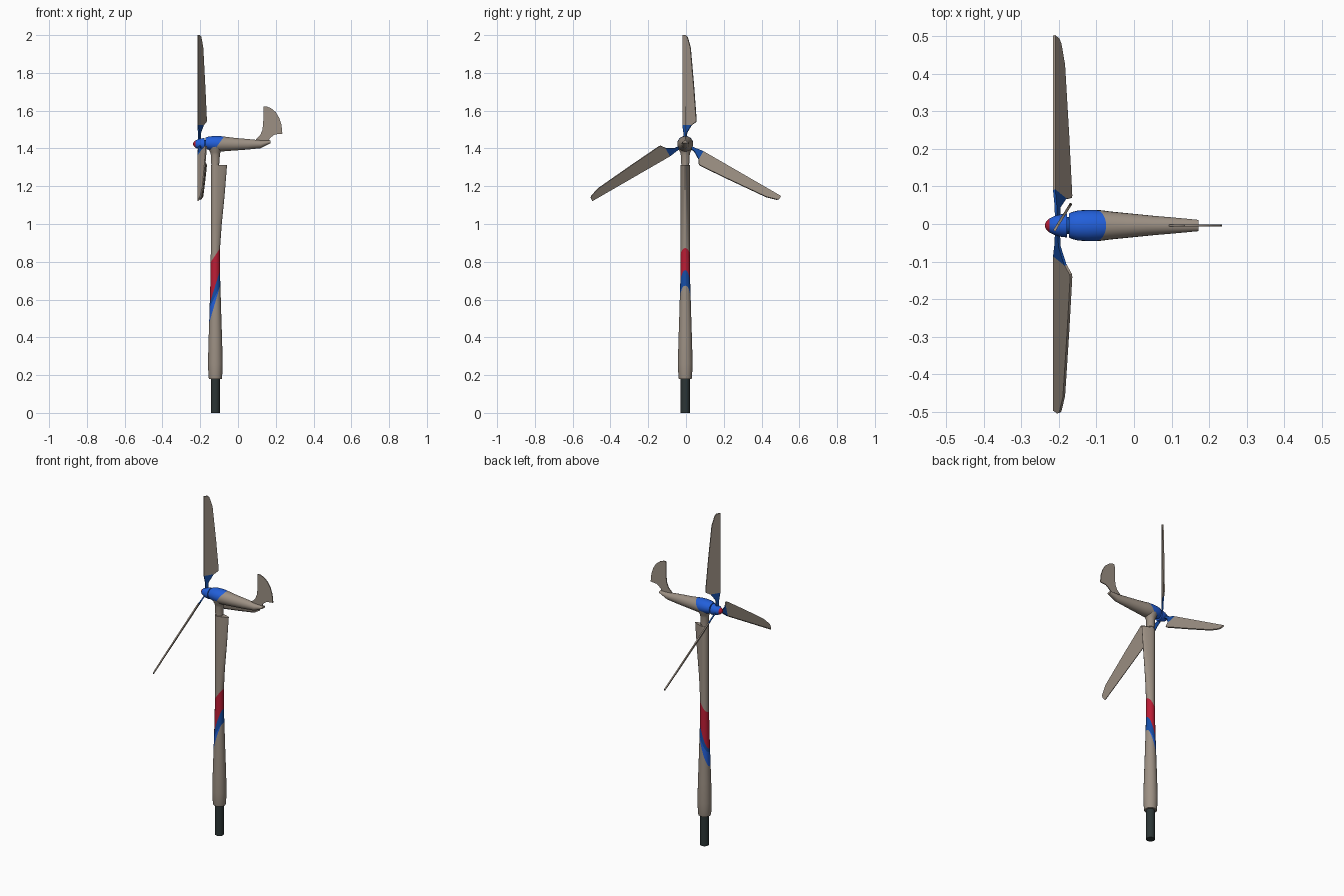
import bpy, bmesh, math
from mathutils import Vector

if "Cube" in bpy.data.objects:
    bpy.data.objects.remove(bpy.data.objects["Cube"])

CX, CY, HZ = -0.12, -0.004, 1.423      # tower axis x, symmetry plane y, hub height


def mat(name, rgb):
    m = bpy.data.materials.new(name)
    m.diffuse_color = (*rgb, 1)
    m.use_nodes = True
    m.node_tree.nodes["Principled BSDF"].inputs["Base Color"].default_value = m.diffuse_color
    return m


GREY = mat("warm_grey", (0.335, 0.28, 0.23))
BLUE = mat("bright_blue", (0.016, 0.115, 0.70))
NAVY = mat("deep_blue", (0.008, 0.075, 0.38))
RED = mat("red", (0.50, 0.012, 0.035))
DARK = mat("dark_pole", (0.025, 0.036, 0.036))


def finish(name, bm, mats, cuts=(), rule=None, angle=35):
    """Cut colour borders, colour faces by rule, and make a shaded object."""
    for co, no in cuts:
        bmesh.ops.bisect_plane(bm, geom=bm.verts[:] + bm.edges[:] + bm.faces[:],
                               plane_co=co, plane_no=no, dist=1e-6)
    bmesh.ops.recalc_face_normals(bm, faces=bm.faces[:])
    for f in bm.faces:
        f.smooth = True
        if rule:
            f.material_index = rule(f.calc_center_median())
    me = bpy.data.meshes.new(name)
    bm.to_mesh(me)
    bm.free()
    for m in mats:
        me.materials.append(m)
    me.set_sharp_from_angle(angle=math.radians(angle))
    ob = bpy.data.objects.new(name, me)
    bpy.context.collection.objects.link(ob)
    return ob


def loft(rings):
    """Closed skin through rings of equal point count, with end caps."""
    bm = bmesh.new()
    vs = [[bm.verts.new(p) for p in r] for r in rings]
    n = len(vs[0])
    for a, b in zip(vs, vs[1:]):
        for i in range(n):
            j = (i + 1) % n
            bm.faces.new((a[i], a[j], b[j], b[i]))
    bm.faces.new(vs[0])
    bm.faces.new(vs[-1])
    return bm


def plate(pts, normal, thick):
    """Flat outline thickened symmetrically along its normal."""
    d = Vector(normal).normalized() * thick / 2
    return loft([[Vector(p) - d for p in pts], [Vector(p) + d for p in pts]])


ANG = [2 * math.pi * i / 24 for i in range(24)]


def z_ring(z, front, rear=None, half=None):
    """Horizontal ring; a rear longer than the front makes a teardrop."""
    rear, half = rear or front, half or front
    k = min(0.55, (rear - front) * 15)
    out = []
    for a in ANG:
        c, s = math.cos(a), math.sin(a)
        w = half * s * (1 - k * max(c, 0))
        out.append((CX + c * (rear if c > 0 else front), CY + w, z))
    return out


def x_ring(x, top, bottom, half):
    zc, rz = (top + bottom) / 2, (top - bottom) / 2
    return [(x, CY + half * math.cos(a), zc + rz * math.sin(a)) for a in ANG]


# Base pole
finish("base_pole", loft([z_ring(0, .024), z_ring(.2, .024)]), [DARK])

# Tower with slanted stripes: (height at axis, slope along x)
LINES = [(.835, 1.5), (.675, 3.2), (.62, 2.0), (.587, 3.4)]


def tower_rule(p):
    above = [p.z > z + s * (p.x - CX) for z, s in LINES]
    if above[0] or not (above[1] or above[2] or above[3]):
        return 0
    return 1 if above[1] else 2 if above[2] else 3


tower = loft([z_ring(.18, .034), z_ring(.19, .036), z_ring(.26, .039), z_ring(.38, .036),
              z_ring(.5, .032), z_ring(.6, .029), z_ring(.7, .026), z_ring(.86, .024),
              z_ring(1.0, .0235, .034, .024), z_ring(1.15, .0235, .049, .024),
              z_ring(1.312, .0235, .062, .024)])
finish("tower", tower, [GREY, RED, NAVY, BLUE],
       [((CX, 0, z), (-s, 0, 1)) for z, s in LINES], tower_rule)

# Yaw bearing and neck under the nacelle
finish("yaw_bearing", loft([z_ring(1.30, .019), z_ring(1.33, .019)]), [GREY])
finish("neck", loft([z_ring(1.32, .023), z_ring(1.365, .0235), z_ring(1.38, .027),
                     z_ring(1.392, .033), z_ring(1.41, .038)]), [GREY])

# Nacelle with blue front
nacelle = loft([x_ring(*r) for r in [
    (-.173, 1.456, 1.400, .032), (-.168, 1.459, 1.397, .035), (-.15, 1.464, 1.391, .040),
    (-.12, 1.466, 1.386, .042), (-.09, 1.465, 1.384, .041), (-.06, 1.461, 1.386, .037),
    (-.02, 1.456, 1.389, .033), (.05, 1.450, 1.394, .026), (.12, 1.443, 1.401, .020),
    (.172, 1.441, 1.428, .015)]])
edge = ((-.105, 0, 1.42), (1, 0, -.72))
finish("nacelle", nacelle, [GREY, BLUE], [edge],
       lambda p: int((p - Vector(edge[0])).dot(Vector(edge[1])) < 0))

# Spinner with red tip, and its shaft
spinner = loft([x_ring(x, HZ + r, HZ - r, r) for x, r in [
    (-.237, .005), (-.234, .011), (-.225, .019), (-.21, .026), (-.195, .030), (-.178, .032)]])
finish("spinner", spinner, [BLUE, RED], rule=lambda p: int(p.x < -.226))
finish("shaft", loft([x_ring(x, HZ + .022, HZ - .022, .022) for x in (-.185, -.165)]), [NAVY])

# Three pitched blades: outline as (radius, chord offset)
BLADE = [(.02, -.006), (.06, -.008), (.10, -.014), (.35, -.014), (.577, -.014), (.576, .003),
         (.567, .012), (.51, .028), (.30, .046), (.125, .059), (.117, .057), (.10, .033),
         (.06, .009), (.02, .006)]
for i, t in enumerate((0, 2 * math.pi / 3, -2 * math.pi / 3)):
    c, s = math.cos(t), math.sin(t)
    pts = [(-.204 + .62 * o, CY + o * c - r * s, HZ + o * s + r * c) for r, o in BLADE]
    axis = Vector((0, -s, c))
    cut = Vector((0, CY, HZ)) + axis * .102
    finish(f"blade_{i + 1}", plate(pts, (1, -.62 * c, -.62 * s), .007), [GREY, NAVY],
           [(cut, axis)], lambda p: int((p - cut).dot(axis) < 0))

# Tail fin
FIN = [(.09, 1.44), (.098, 1.452), (.118, 1.472), (.130, 1.50), (.134, 1.55), (.135, 1.623),
       (.15, 1.623), (.175, 1.613), (.20, 1.592), (.218, 1.562), (.230, 1.525), (.235, 1.478),
       (.195, 1.474), (.178, 1.462), (.165, 1.45), (.168, 1.435)]
finish("tail_fin", plate([(x, CY, z) for x, z in FIN], (0, 1, 0), .005), [GREY])
